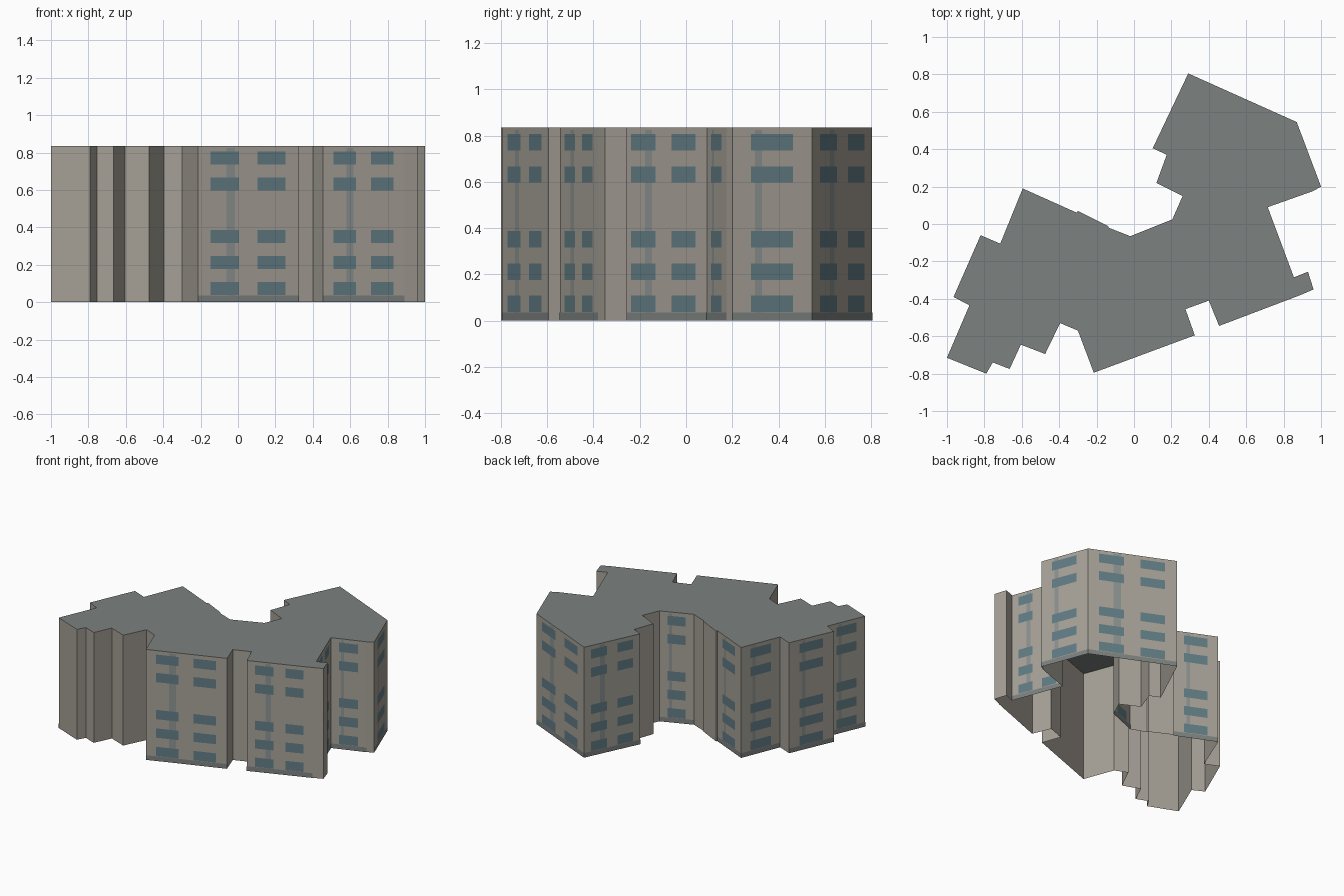
import bpy
from mathutils import Vector

if "Cube" in bpy.data.objects:
    bpy.data.objects.remove(bpy.data.objects["Cube"])

HEIGHT = 0.835

# Building outline, counter-clockwise seen from above
OUTLINE = [
    (0.29, 0.805), (0.10, 0.405), (0.175, 0.37), (0.12, 0.22), (0.26, 0.15),
    (0.205, 0.025), (-0.02, -0.065), (-0.135, -0.02), (-0.14, -0.01), (-0.30, 0.07),
    (-0.305, 0.06), (-0.595, 0.19), (-0.715, -0.105), (-0.82, -0.06), (-0.965, -0.39),
    (-0.88, -0.435), (-1.0, -0.715), (-0.79, -0.80), (-0.755, -0.74), (-0.665, -0.775),
    (-0.605, -0.645), (-0.475, -0.695), (-0.395, -0.53), (-0.30, -0.57), (-0.215, -0.795),
    (0.325, -0.595), (0.275, -0.455), (0.40, -0.41), (0.455, -0.545), (0.89, -0.38),
    (0.96, -0.35), (0.93, -0.255), (0.855, -0.285), (0.715, 0.09), (0.955, 0.175),
    (1.0, 0.20), (0.87, 0.545),
]
# Walls (by starting corner) that carry windows
WINDOW_WALLS = [0, 5, 10, 11, 13, 15, 24, 28, 32, 33, 35, 36]
# Window rows: (bottom, top); the fourth storey is blank
ROWS = [(z, z + 0.07) for z in (0.038, 0.177, 0.317, 0.597, 0.736)]


def material(name, color):
    mat = bpy.data.materials.new(name)
    mat.diffuse_color = (*color, 1)
    mat.use_nodes = True
    mat.node_tree.nodes["Principled BSDF"].inputs["Base Color"].default_value = mat.diffuse_color
    return mat


def mesh_object(name, verts, faces, mat):
    mesh = bpy.data.meshes.new(name)
    mesh.from_pydata(verts, [], faces)
    mesh.materials.append(mat)
    mesh.update()
    obj = bpy.data.objects.new(name, mesh)
    bpy.context.collection.objects.link(obj)
    return obj


def wall_quad(i, u0, u1, z0, z1, offset):
    """Rectangle on wall i, between fractions u0..u1 of its length."""
    a = Vector(OUTLINE[i])
    d = Vector(OUTLINE[(i + 1) % len(OUTLINE)]) - a
    out = Vector((d.y, -d.x)).normalized() * offset
    p, q = a + d * u0 + out, a + d * u1 + out
    return [(p.x, p.y, z0), (q.x, q.y, z0), (q.x, q.y, z1), (p.x, p.y, z1)]


def quads_object(name, quads, mat):
    verts = [v for quad in quads for v in quad]
    faces = [tuple(range(k, k + 4)) for k in range(0, len(verts), 4)]
    return mesh_object(name, verts, faces, mat)


wall_mat = material("plaster", (0.38, 0.355, 0.31))
roof_mat = material("roof_grey", (0.20, 0.225, 0.215))
glass_mat = material("window_glass", (0.12, 0.20, 0.23))
stripe_mat = material("stripe_grey", (0.26, 0.285, 0.28))
base_mat = material("base_grey", (0.20, 0.22, 0.21))

# Outer walls, open underneath
n = len(OUTLINE)
ring = [(x, y, z) for z in (0, HEIGHT) for x, y in OUTLINE]
mesh_object("walls", ring,
            [(i, (i + 1) % n, n + (i + 1) % n, n + i) for i in range(n)], wall_mat)

# Flat roof
mesh_object("roof", [(x, y, HEIGHT) for x, y in OUTLINE], [tuple(range(n))], roof_mat)

# Windows, vertical stripes and base bands on the decorated walls
windows, stripes, bases = [], [], []
for i in WINDOW_WALLS:
    length = (Vector(OUTLINE[(i + 1) % n]) - Vector(OUTLINE[i])).length
    columns = [(0.125, 0.405), (0.59, 0.865)] if length > 0.39 else [(0.23, 0.76)]
    for u0, u1 in columns:
        windows += [wall_quad(i, u0, u1, z0, z1, 0.002) for z0, z1 in ROWS]
    stripes.append(wall_quad(i, 0.285, 0.37, 0.035, 0.825, 0.001))
    bases.append(wall_quad(i, 0, 1, 0, 0.035, 0.001))

quads_object("windows", windows, glass_mat)
quads_object("wall_stripes", stripes, stripe_mat)
quads_object("base_bands", bases, base_mat)
